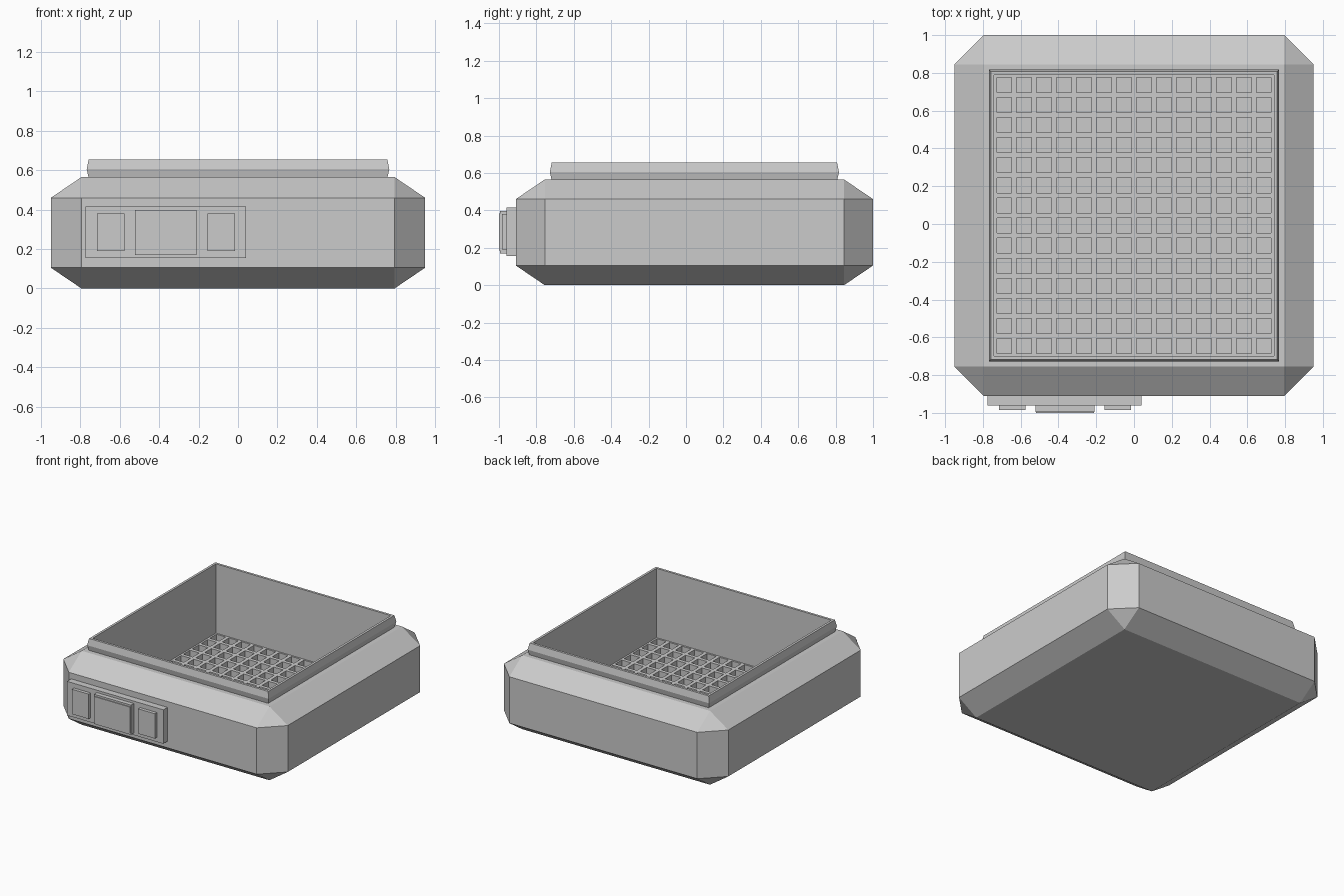
import bpy
import bmesh
from mathutils import Matrix, Vector

default = bpy.data.objects.get("Cube")
if default:
    bpy.data.objects.remove(default, do_unlink=True)

grey = bpy.data.materials.new("plain_grey")
grey.use_nodes = True
grey.diffuse_color = (0.6, 0.6, 0.6, 1)
grey.node_tree.nodes["Principled BSDF"].inputs["Base Color"].default_value = (0.6, 0.6, 0.6, 1)


def finish(name, bm):
    bmesh.ops.recalc_face_normals(bm, faces=bm.faces)
    mesh = bpy.data.meshes.new(name)
    bm.to_mesh(mesh)
    bm.free()
    mesh.materials.append(grey)
    obj = bpy.data.objects.new(name, mesh)
    bpy.context.scene.collection.objects.link(obj)
    return obj


def box(name, x, y, z):
    bm = bmesh.new()
    bmesh.ops.create_cube(bm, size=1)
    for v in bm.verts:
        v.co = [r[0] if c < 0 else r[1] for c, r in zip(v.co, (x, y, z))]
    return finish(name, bm)


HALF_X, HALF_Y = 0.74, 0.745      # inside of the tray
MID_Y = 0.045
GRID_Z, FLOOR_Z = 0.125, 0.05

# Housing: cube with wide chamfers, hollowed from its top face
bm = bmesh.new()
bmesh.ops.create_cube(bm, size=2)
CHAMFER = 0.155
bmesh.ops.bevel(bm, geom=bm.edges[:], offset=CHAMFER, segments=1,
                affect='EDGES', clamp_overlap=True)
inner = 1 - CHAMFER
for v in bm.verts:
    # exact chamfer sizes per axis
    sizes = ((0.95, 0.795), (0.955, 0.80), (0.2825, 0.1775))
    v.co = [(1 if c > 0 else -1) * (s[0] if abs(c) > 0.99 else s[1])
            for c, s in zip(v.co, sizes)]
    v.co += Vector((0, MID_Y, 0.2825))
bm.normal_update()
top = max(bm.faces, key=lambda f: f.calc_center_median().z)
bmesh.ops.inset_region(bm, faces=[top], thickness=0.055, use_even_offset=True)
bmesh.ops.inset_individual(bm, faces=[top], thickness=0, depth=FLOOR_Z - 0.565 - 0.01)
finish("housing", bm)

# Raised rim: a thin profile carried round the rectangular opening
bm = bmesh.new()
profile = [(0, 0.56), (0.018, 0.56), (0.028, 0.605), (0.018, 0.655), (0, 0.655)]
corners = [(-1, -1), (1, -1), (1, 1), (-1, 1)]
rings = [[bm.verts.new((sx * (HALF_X + o), MID_Y + sy * (HALF_Y + o), z))
          for sx, sy in corners] for o, z in profile]
for i, ring in enumerate(rings):
    other = rings[(i + 1) % len(rings)]
    for j in range(4):
        k = (j + 1) % 4
        bm.faces.new((ring[j], ring[k], other[k], other[j]))
finish("rim", bm)

# Grate: a grid of square pockets sunk into the tray floor
bm = bmesh.new()
bmesh.ops.create_grid(bm, x_segments=14, y_segments=14, size=1,
                      matrix=Matrix.Translation((0, MID_Y, GRID_Z))
                      @ Matrix.Diagonal((HALF_X, HALF_Y, 1, 1)))
bm.normal_update()
cells = bm.faces[:]
bmesh.ops.inset_individual(bm, faces=cells, thickness=0.0135, use_even_offset=True)
bmesh.ops.inset_individual(bm, faces=cells, thickness=0, depth=FLOOR_Z - GRID_Z)
finish("grate", bm)

# Control panel with a display between two buttons
box("control_panel", (-0.775, 0.04), (-0.96, -0.90), (0.155, 0.415))
box("display_frame", (-0.522, -0.21), (-0.994, -0.95), (0.17, 0.397))
box("display_screen", (-0.52, -0.212), (-1.0, -0.98), (0.185, 0.383))
for name, x in (("right_button", -0.645), ("left_button", -0.085)):
    box(name, (x - 0.07, x + 0.07), (-0.985, -0.95), (0.19, 0.38))
